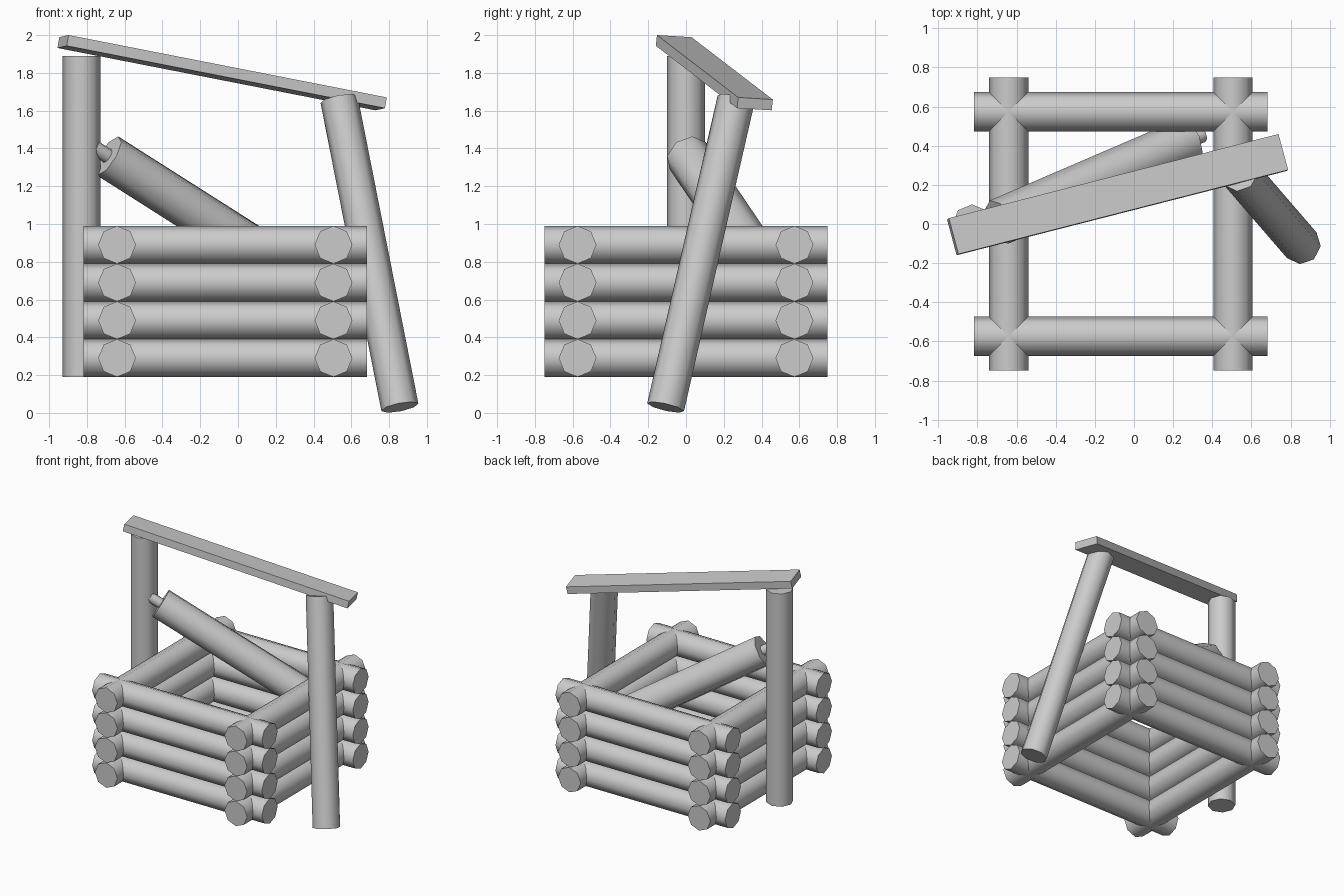
import bpy, math
from mathutils import Vector, Matrix

if "Cube" in bpy.data.objects:
    bpy.data.objects.remove(bpy.data.objects["Cube"])


def log(name, start, end, radius, sides=8):
    """Smooth-sided octagonal log running between two points."""
    a, b = Vector(start), Vector(end)
    bpy.ops.mesh.primitive_cylinder_add(vertices=sides, radius=radius, depth=(b - a).length,
                                        location=(a + b) / 2)
    ob = bpy.context.object
    ob.rotation_mode = 'QUATERNION'
    ob.rotation_quaternion = (b - a).to_track_quat('Z', 'Y')
    ob.name = name
    bpy.ops.object.shade_smooth_by_angle(angle=math.radians(50))
    return ob


# Stacked log walls of the well, crossing at the corners
CX = -0.0675
for level in range(4):
    z = 0.29 + 0.2 * level
    for s, side in ((-1, "front"), (1, "back")):
        y = 0.574 * s
        log(f"{side}_wall_log_{level + 1}", (CX - 0.75, y, z), (CX + 0.75, y, z), 0.1)
    for s, side in ((-1, "left"), (1, "right")):
        x = CX + 0.573 * s
        log(f"{side}_wall_log_{level + 1}", (x, -0.75, z), (x, 0.75, z), 0.1)

# Upright post and leaning post
log("left_post", (-0.828, 0, 0.19), (-0.828, 0, 1.89), 0.1)
log("right_leaning_post", (0.857, -0.108, 0.03), (0.535, 0.265, 1.66), 0.1)

# Fallen winding roller with its thin axle
top = Vector((-0.69, 0.01, 1.36))
along = Vector((1, 0.43, -0.635)).normalized()
log("roller", top, top + along * 1.22, 0.12)
log("roller_axle", top - along * 0.09, top + along * 1.31, 0.04)

# Crooked top beam
length = Vector((1.684, 0.43, -0.33)).normalized()
width = Vector((-0.047, 0.185, -0.012))
normal = length.cross(width).normalized()
width = normal.cross(length)
bpy.ops.mesh.primitive_cube_add(size=1)
beam = bpy.context.object
beam.name = "top_beam"
beam.data.transform(Matrix.Diagonal((1.77, 0.19, 0.058, 1)))
rot = Matrix((length, width, normal)).transposed().to_4x4()
beam.matrix_world = Matrix.Translation((-0.084, 0.15, 1.801)) @ rot
